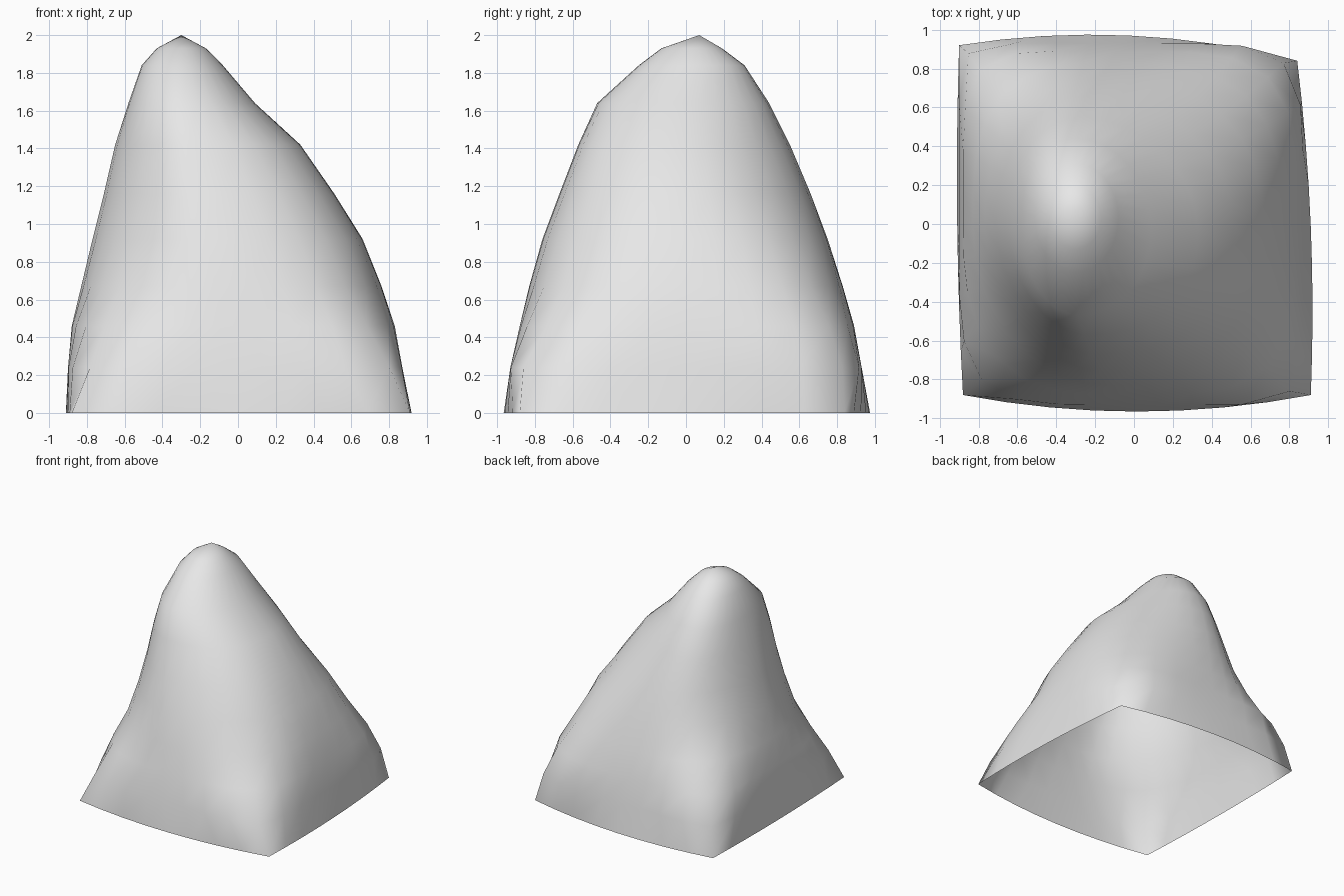
import bpy, bmesh, math
from mathutils import Vector

cube = bpy.data.objects.get("Cube")
if cube:
    bpy.data.objects.remove(cube, do_unlink=True)

SIDE = 8                 # edges along each side of a contour
SEGMENTS = 4 * SIDE
PEAK = Vector((-0.3, 0.07, 2.0))

# Foot: corner positions anticlockwise from back left, and bow of the side after each
FOOT = [((0.84, 0.84), 0.09), ((-0.90, 0.92), 0.02),
        ((-0.88, -0.88), 0.085), ((0.91, -0.88), 0.035)]

# Contours: height, x range, y range, squareness of the four quadrants
CONTOURS = [
    (0.24, (-0.90, 0.87), (-0.93, 0.93), (6, 12, 4.7, 9)),
    (0.46, (-0.88, 0.83), (-0.88, 0.89), (4.2, 6, 2.8, 4)),
    (0.67, (-0.83, 0.76), (-0.83, 0.83), (3, 3, 2.05, 2.8)),
    (0.92, (-0.77, 0.66), (-0.76, 0.75), (2.4, 2.25, 1.8, 2.6)),
    (1.16, (-0.71, 0.51), (-0.67, 0.66), (1.95, 2.15, 1.75, 2.5)),
    (1.42, (-0.65, 0.33), (-0.57, 0.55), (1.8, 2.15, 1.8, 2.4)),
    (1.64, (-0.58, 0.09), (-0.47, 0.44), (1.9, 2.4, 1.95, 2.1)),
    (1.84, (-0.51, -0.08), (-0.25, 0.31), (2, 2, 2, 2)),
    (1.93, (-0.43, -0.17), (-0.13, 0.19), (2, 2, 2, 2)),
]


def foot_points():
    """Sharp-cornered outline with gently bowed sides."""
    for k, (corner, bow) in enumerate(FOOT):
        a, b = Vector(corner), Vector(FOOT[(k + 1) % 4][0])
        along = (b - a).normalized()
        outward = Vector((along.y, -along.x))
        for i in range(SIDE):
            t = i / SIDE
            p = a.lerp(b, t) + outward * bow * 4 * t * (1 - t)
            yield p.x, p.y, 0


def contour_points(z, xs, ys, powers):
    """Rounded-square outline, its ridges leaning to the peak with height."""
    middle = sum(xs) / 2
    cx = middle + (PEAK.x - middle) * z / PEAK.z
    cy = sum(ys) / 2
    for i in range(SEGMENTS):
        step = (i + SIDE // 2) % SEGMENTS
        a = math.tau * step / SEGMENTS
        c, s = math.cos(a), math.sin(a)
        p = powers[step // SIDE]
        r = (abs(c) ** p + abs(s) ** p) ** (-1 / p)
        hx = abs(xs[c > 0] - cx)
        hy = abs(ys[s > 0] - cy)
        yield cx + hx * r * c, cy + hy * r * s, z


# Stone material
stone = bpy.data.materials.new("light_grey_stone")
stone.use_nodes = True
grey = (0.8, 0.8, 0.8, 1)
stone.diffuse_color = grey
stone.node_tree.nodes["Principled BSDF"].inputs["Base Color"].default_value = grey

# Hollow rock shell, open underneath
bm = bmesh.new()
outlines = [foot_points()] + [contour_points(*c) for c in CONTOURS]
rings = [[bm.verts.new(p) for p in outline] for outline in outlines]
for low, high in zip(rings, rings[1:]):
    for i in range(SEGMENTS):
        j = (i + 1) % SEGMENTS
        bm.faces.new((low[i], low[j], high[j], high[i]))
peak = bm.verts.new(PEAK)
for i in range(SEGMENTS):
    bm.faces.new((rings[-1][i], rings[-1][(i + 1) % SEGMENTS], peak))
for face in bm.faces:
    face.smooth = True

mesh = bpy.data.meshes.new("rock_hill")
bm.to_mesh(mesh)
bm.free()
mesh.materials.append(stone)
bpy.context.collection.objects.link(bpy.data.objects.new("rock_hill", mesh))
